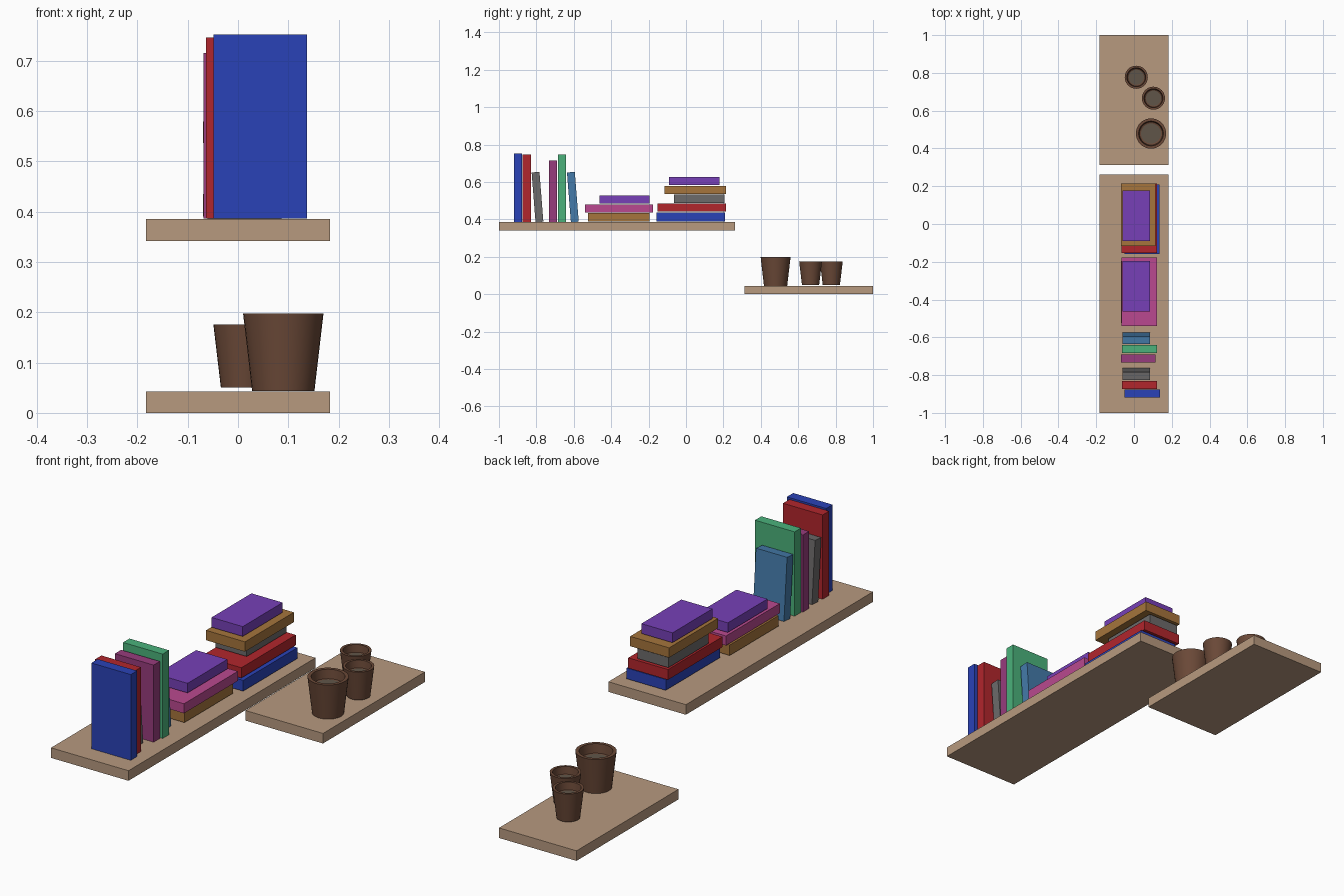
import bpy, bmesh, math

if "Cube" in bpy.data.objects:
    bpy.data.objects.remove(bpy.data.objects["Cube"])

mats = {}


def paint(ob, name, rgb):
    if name not in mats:
        m = bpy.data.materials.new(name)
        m.diffuse_color = [(c / 255) ** 2.2 for c in rgb] + [1]
        m.use_nodes = True
        m.node_tree.nodes["Principled BSDF"].inputs["Base Color"].default_value = m.diffuse_color
        mats[name] = m
    ob.data.materials.append(mats[name])


COL = {
    "wood": (182, 152, 126), "blue": (46, 68, 182), "red": (176, 42, 48),
    "grey": (108, 106, 106), "plum": (150, 62, 124), "green": (76, 176, 122),
    "steel": (70, 122, 168), "ochre": (164, 116, 62), "pink": (184, 74, 142),
    "violet": (118, 66, 182), "clay": (106, 74, 58), "soil": (96, 86, 74),
}


def box(name, col, x, y, z, lean=0):
    """Box from (min, max) ranges, optionally leaning about x."""
    bm = bmesh.new()
    bmesh.ops.create_cube(bm, size=1)
    bmesh.ops.scale(bm, vec=(x[1] - x[0], y[1] - y[0], z[1] - z[0]), verts=bm.verts)
    me = bpy.data.meshes.new(name)
    bm.to_mesh(me)
    bm.free()
    ob = bpy.data.objects.new(name, me)
    ob.location = (sum(x) / 2, sum(y) / 2, sum(z) / 2)
    ob.rotation_euler.x = math.radians(lean)
    bpy.context.collection.objects.link(ob)
    paint(ob, col, COL[col])
    return ob


def lathe(name, col, profile, x, y, z, n=32):
    """Revolve (radius, height) points; the ends are capped."""
    bm = bmesh.new()
    rings = [[bm.verts.new((r * math.cos(2 * math.pi * i / n),
                            r * math.sin(2 * math.pi * i / n), h))
              for i in range(n)] for r, h in profile]
    for a, b in zip(rings, rings[1:]):
        for i in range(n):
            j = (i + 1) % n
            bm.faces.new((a[i], a[j], b[j], b[i]))
    bm.faces.new(rings[0][::-1])
    bm.faces.new(rings[-1])
    me = bpy.data.meshes.new(name)
    bm.to_mesh(me)
    bm.free()
    ob = bpy.data.objects.new(name, me)
    ob.location = (x, y, z)
    bpy.context.collection.objects.link(ob)
    paint(ob, col, COL[col])
    bpy.ops.object.select_all(action='DESELECT')
    ob.select_set(True)
    bpy.context.view_layer.objects.active = ob
    bpy.ops.object.shade_smooth_by_angle(angle=math.radians(30))


# shelves
box("lower_shelf", "wood", (-.183, .183), (.312, 1), (0, .043))
box("upper_shelf", "wood", (-.183, .183), (-1, .262), (.342, .385))

# standing books: colour, x range, y range, top, lean
for i, (col, x, y, top, lean) in enumerate([
    ("blue", (-.049, .137), (-.919, -.876), .752, 0),
    ("red", (-.064, .123), (-.873, -.83), .746, 0),
    ("grey", (-.061, .086), (-.815, -.773), .653, 4.5),
    ("plum", (-.069, .114), (-.732, -.69), .715, 0),
    ("green", (-.064, .123), (-.684, -.641), .746, 0),
    ("steel", (-.061, .086), (-.626, -.584), .653, 4.5),
]):
    box(f"standing_book_{i + 1}", col, x, y, (.386, top), lean)

# stacked books: colour, x range, y range, z range
for i, (col, x, y, z) in enumerate([
    ("ochre", (-.07, .114), (-.524, -.195), (.39, .435)),
    ("pink", (-.065, .123), (-.54, -.177), (.438, .479)),
    ("violet", (-.061, .086), (-.463, -.195), (.486, .527)),
    ("blue", (-.05, .135), (-.158, .208), (.39, .436)),
    ("red", (-.065, .123), (-.153, .214), (.441, .485)),
    ("grey", (-.061, .086), (-.064, .206), (.489, .532)),
    ("ochre", (-.07, .114), (-.116, .214), (.537, .579)),
    ("violet", (-.061, .086), (-.091, .178), (.585, .627)),
]):
    box(f"stacked_book_{i + 1}", col, x, y, z)

# pots: centre, base height, rim radius, foot radius, height
for i, (x, y, z, r, f, h) in enumerate([
    (.09, .479, .044, .08, .062, .154),
    (.103, .666, .05, .061, .046, .126),
    (.012, .777, .05, .061, .046, .126),
]):
    inner, floor, depth = r * .82, r * .66, h * .75
    lathe(f"pot_{i + 1}", "clay",
          [(f, 0), (r, h), (inner, h), (inner * .93, depth), (floor, depth - .004)], x, y, z)
    # soil disc inside the pot
    lathe(f"soil_{i + 1}", "soil", [(floor, depth - .004), (floor, depth)], x, y, z)
